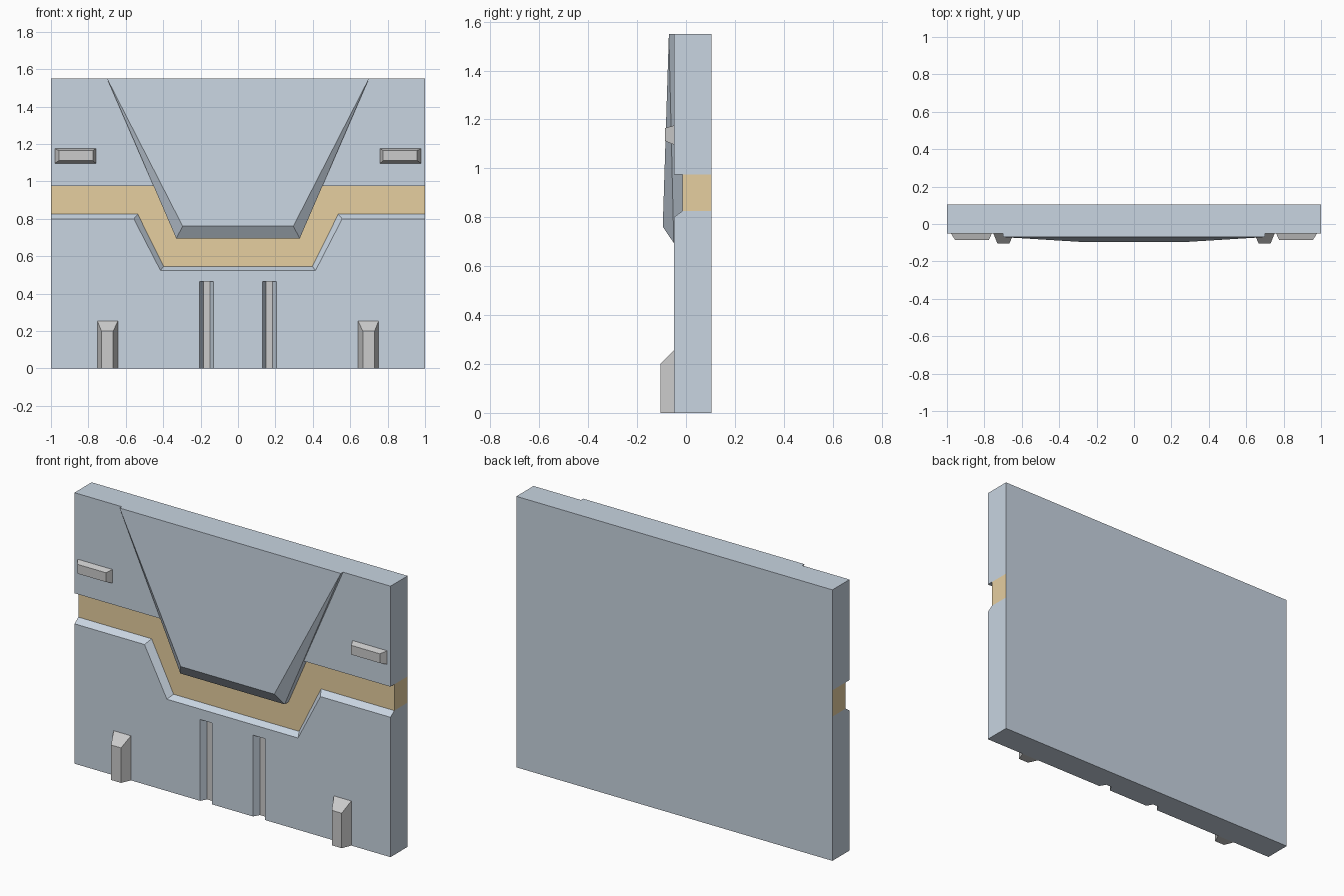
import bpy, bmesh

if "Cube" in bpy.data.objects:
    bpy.data.objects.remove(bpy.data.objects["Cube"])

F, G, B = -0.05, -0.015, 0.105      # front skin, recessed floor, back
TOP = 1.55


def material(name, rgb):
    m = bpy.data.materials.new(name)
    m.diffuse_color = (*rgb, 1)
    m.use_nodes = True
    m.node_tree.nodes["Principled BSDF"].inputs["Base Color"].default_value = m.diffuse_color
    return m


def half_object(name, faces, mats=()):
    """Mesh from (material index, points) faces on +x, mirrored to -x."""
    bm = bmesh.new()
    for idx, pts in faces:
        bm.faces.new([bm.verts.new(p) for p in pts]).material_index = idx
    bmesh.ops.remove_doubles(bm, verts=bm.verts, dist=1e-4)
    bmesh.ops.recalc_face_normals(bm, faces=bm.faces)
    me = bpy.data.meshes.new(name)
    bm.to_mesh(me)
    bm.free()
    for m in mats:
        me.materials.append(m)
    ob = bpy.data.objects.new(name, me)
    bpy.context.collection.objects.link(ob)
    ob.modifiers.new("Mirror", 'MIRROR')
    return ob


def front(y, pts):
    return [(x, y, z) for x, z in pts]


def flat(z, pts):
    return [(x, y, z) for x, y in pts]


def side(x, pts):
    return [(x, y, z) for y, z in pts]


def strips(a, b):
    """Quads joining two matching paths."""
    return [[a[i], a[i + 1], b[i + 1], b[i]] for i in range(len(a) - 1)]


# Outlines of the stripe channel and the pair of slots
lip = [(0, .525), (.415, .525), (.557, .80), (1, .80)]
floor = [(0, .545), (.397, .545), (.536, .825), (1, .825)]
upper = [(0, .695), (.33, .695), (.451, .975), (1, .975)]
slot = [(.13, F), (.15, G), (.185, G), (.205, F)]
slot_top = .465
BLUE, GOLD, GREY = 0, 1, 2
faces = []

# Lower and upper front skin, back
faces.append((BLUE, front(F, [(0, 0), (.13, 0), (.13, slot_top), (.205, slot_top),
                              (.205, 0), (1, 0)] + lip[::-1])))
faces.append((BLUE, front(F, upper[2:] + [(1, TOP), (.7, TOP)])))
faces.append((BLUE, front(B, [(0, 0), (1, 0), (1, .825), (1, .975), (1, TOP), (0, TOP)])))

# Recessed stripe with bevelled lower lip and straight upper wall
faces.append((GOLD, front(G, floor + upper[::-1])))
for quad in strips(front(F, lip), front(G, floor)) + strips(front(F, upper), front(G, upper)):
    faces.append((BLUE, quad))

# Slots with sloping walls and grey floor
for i, quad in enumerate(strips(flat(0, slot), flat(slot_top, slot))):
    faces.append((GREY if i == 1 else BLUE, quad))
faces.append((BLUE, flat(slot_top, slot)))

# Bottom, side and top edges
faces.append((BLUE, flat(0, [(0, F)] + slot + [(1, F), (1, B), (0, B)])))
faces.append((BLUE, side(1, [(F, 0), (F, .80), (G, .825), (B, .825), (B, 0)])))
faces.append((GOLD, side(1, [(G, .825), (G, .975), (B, .975), (B, .825)])))
faces.append((BLUE, side(1, [(F, .975), (F, TOP), (B, TOP), (B, .975), (G, .975)])))
faces.append((BLUE, flat(TOP, [(0, -.07), (.7, -.07), (.7, F), (1, F), (1, B), (0, B)])))

# Raised tapering shield in the upper middle
a, m, e = (.33, F, .695), (.451, F, .975), (.7, F, TOP)
c, d = (.296, -.095, .761), (.7, -.07, TOP)
c0, d0 = (0, -.095, .761), (0, -.07, TOP)
for pts in ([(0, F, .695), a, c, c0], [a, c, d], [a, m, e, d], [c0, c, d, d0]):
    faces.append((BLUE, pts))

half_object("wall_panel", faces, [material("panel_blue", (.58, .66, .75)),
                                  material("stripe_gold", (.79, .62, .35)), None])


def block(name, base, face, y):
    """Bevelled block standing off the front skin; rects are x0, x1, z0, z1."""
    def ring(r, yy):
        return front(yy, [(r[0], r[2]), (r[1], r[2]), (r[1], r[3]), (r[0], r[3])])
    lo, hi = ring(base, F), ring(face, y)
    quads = [lo, hi] + strips(lo + lo[:1], hi + hi[:1])
    half_object(name, [(0, q) for q in quads])


# Foot buttresses and upper side bars
block("foot_buttresses", (.642, .752, 0, .255), (.667, .73, 0, .20), -.105)
block("side_bars", (.76, .979, 1.097, 1.175), (.776, .957, 1.112, 1.165), -.085)
